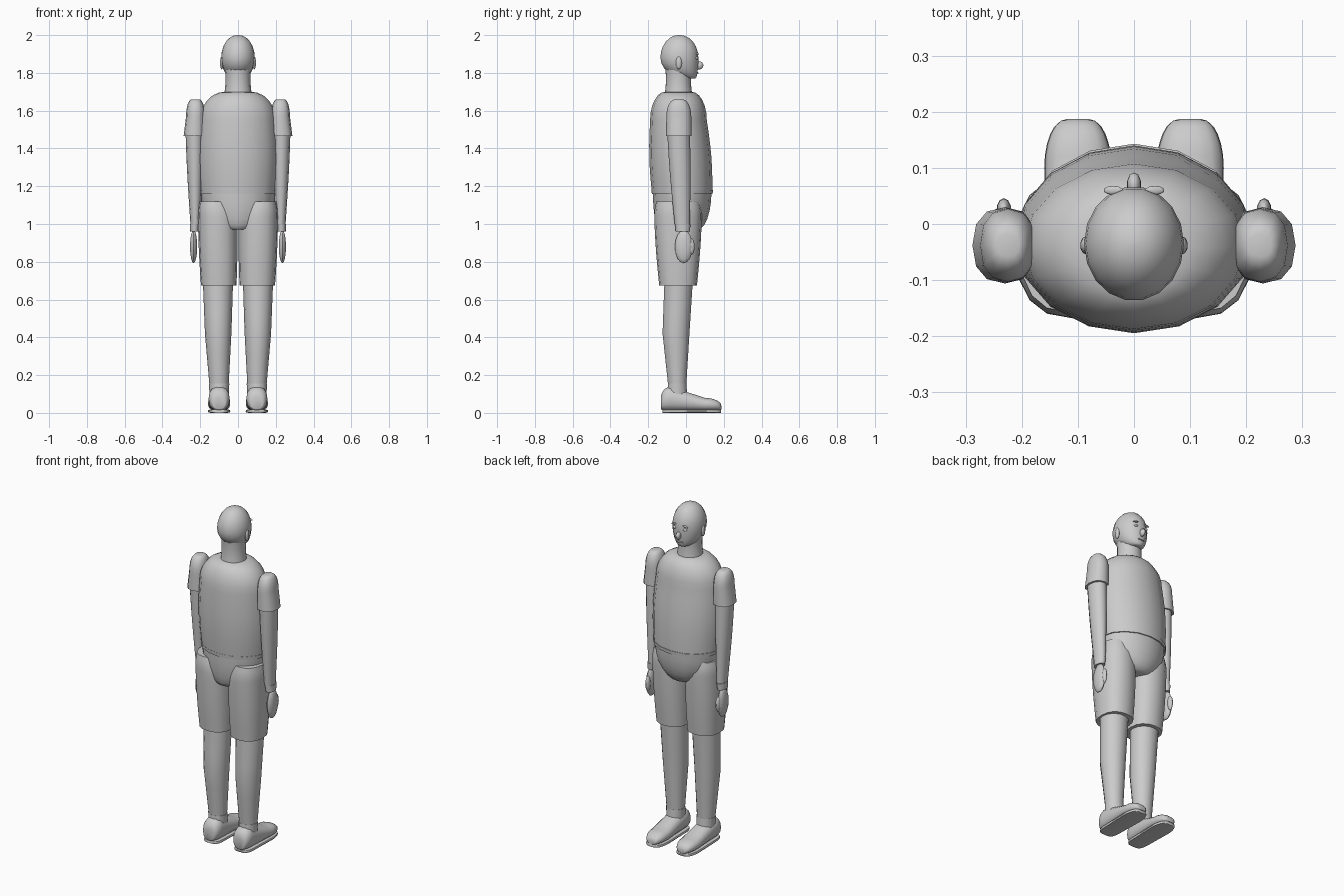
import bpy, bmesh, math
from mathutils import Matrix, Vector

cube = bpy.data.objects.get("Cube")
if cube:
    bpy.data.objects.remove(cube, do_unlink=True)

shade = (0.6, 0.6, 0.6, 1)
grey = bpy.data.materials.new("light grey")
grey.use_nodes = True
grey.diffuse_color = shade
grey.node_tree.nodes["Principled BSDF"].inputs["Base Color"].default_value = shade


def finish(name, bm):
    """Turn a bmesh into a named, smooth shaded object."""
    bmesh.ops.recalc_face_normals(bm, faces=bm.faces)
    mesh = bpy.data.meshes.new(name)
    bm.to_mesh(mesh)
    bm.free()
    mesh.materials.append(grey)
    obj = bpy.data.objects.new(name, mesh)
    bpy.context.collection.objects.link(obj)
    bpy.ops.object.select_all(action="DESELECT")
    obj.select_set(True)
    bpy.context.view_layer.objects.active = obj
    bpy.ops.object.shade_smooth_by_angle(angle=math.radians(50))


def signed_power(value, power):
    return math.copysign(abs(value) ** power, value)


def station(start, end, style, t):
    """Centre and half sizes part of the way between two stations."""
    along, across = t, t
    if style == "dome":
        along, across = math.sin(t * math.pi / 2), 1 - math.cos(t * math.pi / 2)
    elif style == "bud":
        along, across = 1 - math.cos(t * math.pi / 2), math.sin(t * math.pi / 2)
    return along, Vector(start[0]).lerp(Vector(end[0]), across), \
        Vector(start[1]).lerp(Vector(end[1]), across)


def tube(name, first, *others, axis="z", sides=16, power=1, bulge=0, flip=1, steps=6):
    """Skin ovals through stations (centre, half sizes, style of the approach).

    A dome closes roundly, a bud opens roundly, and a straight run tapers.
    """
    main = "xyz".index(axis)
    side = 2 if axis == "y" else 1
    rings = [(Vector(first[0]), Vector(first[1]))]
    previous = first
    for other in others:
        style = other[2] if len(other) > 2 else "straight"
        for k in range(1, steps + 1):
            t = k / steps
            along, centre, size = station(previous, other, style, t)
            centre[main] = previous[0][main] + (other[0][main] - previous[0][main]) * along
            if style == "straight":
                size *= 1 + bulge * math.sin(math.pi * t)
            rings.append((centre, size))
        previous = other
    bm = bmesh.new()
    loops = []
    for centre, size in rings:
        loop = []
        for i in range(sides):
            angle = 2 * math.pi * i / sides
            co = centre.copy()
            co.x += size.x * signed_power(math.cos(angle), power)
            co[side] += size.y * signed_power(math.sin(angle), power)
            co.x *= flip
            loop.append(bm.verts.new(co))
        loops.append(loop)
    for low, high in zip(loops, loops[1:]):
        for i in range(sides):
            j = (i + 1) % sides
            bm.faces.new((low[i], low[j], high[j], high[i]))
    bm.faces.new(loops[0])
    bm.faces.new(loops[-1])
    finish(name, bm)


def ball(name, centre, radii, tilt=0):
    """Low ellipsoid, tilted around the facing axis."""
    bm = bmesh.new()
    place = (Matrix.Translation(centre) @ Matrix.Rotation(tilt, 4, "Y")
             @ Matrix.Diagonal((*radii, 1)))
    bmesh.ops.create_uvsphere(bm, u_segments=10, v_segments=8, radius=1, matrix=place)
    finish(name, bm)


# Shirt with sloping shoulders, and its hem
tube("shirt", ((0, -.02, 1.16), (.2, .16)),
     ((0, -.04, 1.55), (.2, .15)),
     ((0, -.04, 1.7), (.07, .07), "dome"), bulge=.06)
tube("shirt_hem", ((0, -.02, 1.16), (.203, .161)),
     ((0, -.02, 1.18), (.205, .163)), steps=1)

# Hips, neck and egg-shaped head
tube("hips", ((0, -.02, 1.17), (.197, .155)),
     ((0, -.04, .97), (.075, .1), "dome"))
tube("neck", ((0, -.04, 1.68), (.074, .074)),
     ((0, -.04, 1.83), (.07, .07)), bulge=-.08)
tube("head", ((0, .03, 1.77), (.02, .02)),
     ((0, -.035, 1.88), (.089, .102), "bud"),
     ((0, -.035, 2), (.005, .005), "dome"), sides=18)
ball("nose", (0, .07, 1.84), (.013, .022, .022))
ball("mouth", (0, .06, 1.8), (.025, .006, .004))

for hand, flip in (("left", 1), ("right", -1)):
    # Face details and ear
    ball(hand + "_eye", (flip * .034, .057, 1.878), (.013, .008, .008))
    ball(hand + "_eyebrow", (flip * .037, .06, 1.9), (.018, .008, .004), flip * .2)
    ball(hand + "_ear", (flip * .086, -.038, 1.853), (.01, .016, .034))

    # Short sleeve with a rounded top
    tube(hand + "_sleeve", ((.23, -.038, 1.465), (.058, .068)),
         ((.225, -.038, 1.57), (.05, .066)),
         ((.225, -.038, 1.66), (.02, .02), "dome"),
         sides=12, power=.85, flip=flip)

    # Bare arm, wrist, hand and thumb
    tube(hand + "_arm", ((.226, -.02, 1), (.026, .04)),
         ((.23, -.04, 1.5), (.048, .06)), sides=12, bulge=.08, flip=flip)
    tube(hand + "_wrist", ((.23, -.017, .96), (.024, .037)),
         ((.228, -.017, 1), (.027, .041)), sides=12, flip=flip, steps=1)
    ball(hand + "_hand", (flip * .235, -.012, .88), (.02, .047, .088))
    ball(hand + "_thumb", (flip * .232, .027, .88), (.013, .019, .045))

    # Leg of the shorts
    tube(hand + "_shorts_leg", ((.102, -.042, .675), (.094, .1)),
         ((.108, -.042, 1.03), (.104, .126)),
         ((.117, -.042, 1.12), (.087, .115)),
         power=.85, bulge=.03, flip=flip)

    # Bare lower leg and sock
    tube(hand + "_lower_leg", ((.1, -.046, .12), (.049, .047)),
         ((.105, -.053, .42), (.07, .073)),
         ((.106, -.039, .7), (.08, .077)), sides=14, flip=flip, steps=3)
    tube(hand + "_sock", ((.1, -.046, .08), (.05, .055)),
         ((.1, -.047, .155), (.054, .05)), sides=14, flip=flip, steps=1)

    # Shoe and flat sole, running from heel to toe
    tube(hand + "_shoe", ((.1, -.133, .05), (.03, .03)),
         ((.1, -.08, .075), (.056, .065), "bud"),
         ((.1, .1, .045), (.059, .035)),
         ((.1, .187, .028), (.02, .01), "dome"),
         axis="y", sides=14, power=.85, flip=flip)
    tube(hand + "_sole", ((.1, -.125, .009), (.03, .009)),
         ((.1, -.07, .009), (.055, .009), "bud"),
         ((.1, .1, .009), (.06, .009)),
         ((.1, .184, .009), (.025, .009), "dome"),
         axis="y", sides=12, power=.4, flip=flip)
